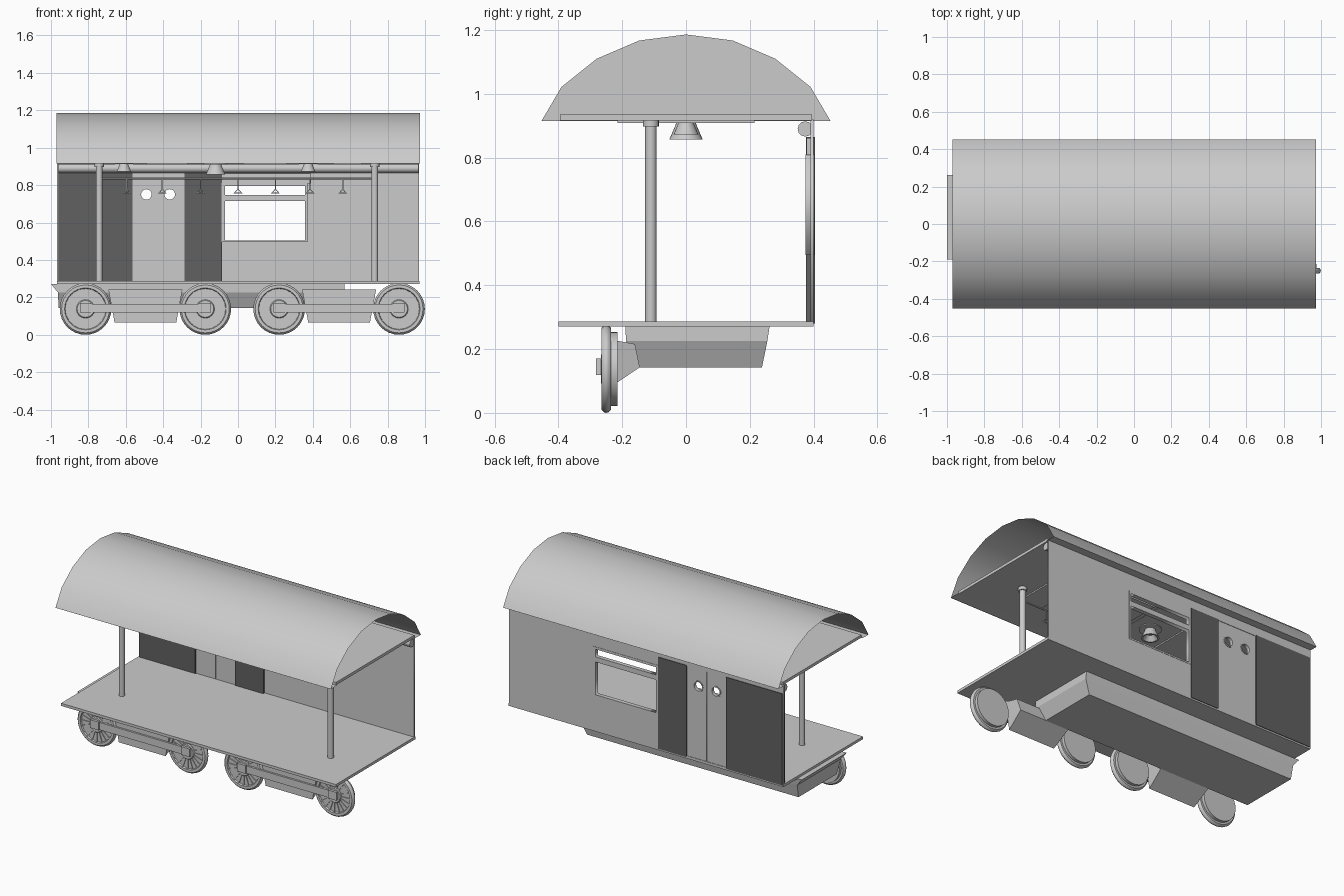
import bpy, bmesh
from math import sin, cos, pi, radians
from mathutils import Matrix, Vector

if "Cube" in bpy.data.objects:
    bpy.data.objects.remove(bpy.data.objects["Cube"])


def finish(name, bm, smooth=False):
    bmesh.ops.recalc_face_normals(bm, faces=bm.faces)
    me = bpy.data.meshes.new(name)
    bm.to_mesh(me)
    bm.free()
    ob = bpy.data.objects.new(name, me)
    bpy.context.collection.objects.link(ob)
    if smooth:
        bpy.ops.object.select_all(action='DESELECT')
        bpy.context.view_layer.objects.active = ob
        ob.select_set(True)
        bpy.ops.object.shade_smooth_by_angle(angle=radians(35))
    return ob


def box(name, x0, x1, y0, y1, z0, z1):
    bm = bmesh.new()
    m = Matrix.Translation(((x0 + x1) / 2, (y0 + y1) / 2, (z0 + z1) / 2)) @ \
        Matrix.Diagonal((x1 - x0, y1 - y0, z1 - z0, 1))
    bmesh.ops.create_cube(bm, size=1, matrix=m)
    return finish(name, bm)


def loft(name, rings):
    """Capped skin through rings of equal point count."""
    bm = bmesh.new()
    vs = [[bm.verts.new(p) for p in r] for r in rings]
    n = len(vs[0])
    for a, b in zip(vs, vs[1:]):
        for i in range(n):
            bm.faces.new((a[i], a[(i + 1) % n], b[(i + 1) % n], b[i]))
    bm.faces.new(vs[0])
    bm.faces.new(vs[-1])
    return finish(name, bm)


def lathe(name, profile, loc, axis='Z', n=24):
    """Spin (radius, height) points about an axis through loc."""
    bm = bmesh.new()
    vs = [bm.verts.new((r, 0, h)) for r, h in profile]
    es = [bm.edges.new(e) for e in zip(vs, vs[1:])]
    bmesh.ops.spin(bm, geom=vs + es, cent=(0, 0, 0), axis=(0, 0, 1),
                   angle=2 * pi, steps=n, use_duplicate=False)
    bmesh.ops.remove_doubles(bm, verts=bm.verts, dist=1e-5)
    rot = {'Z': Matrix(), 'Y': Matrix.Rotation(-pi / 2, 4, 'X'),
           'X': Matrix.Rotation(pi / 2, 4, 'Y')}[axis]
    bmesh.ops.transform(bm, matrix=Matrix.Translation(loc) @ rot, verts=bm.verts)
    return finish(name, bm, True)


def rod(name, start, length, r, axis='Z', n=16):
    return lathe(name, [(0, 0), (r, 0), (r, length), (0, length)], start, axis, n)


def rect(x0, x1, z0, z1):
    return [(x0, z0), (x1, z0), (x1, z1), (x0, z1)]


def circle(x, z, r, n=24):
    return [(x + r * cos(2 * pi * i / n), z + r * sin(2 * pi * i / n)) for i in range(n)]


def plate(name, outer, holes, y0, y1):
    """Upright plate in the xz plane with holes cut through it."""
    cu = bpy.data.curves.new(name + "_outline", 'CURVE')
    cu.dimensions = '2D'
    cu.fill_mode = 'BOTH'
    cu.extrude = (y1 - y0) / 2
    for pts in [outer] + holes:
        s = cu.splines.new('POLY')
        s.points.add(len(pts) - 1)
        for p, (x, z) in zip(s.points, pts):
            p.co = (x, z, 0, 1)
        s.use_cyclic_u = True
    tmp = bpy.data.objects.new(name + "_tmp", cu)
    bpy.context.collection.objects.link(tmp)
    me = bpy.data.meshes.new_from_object(tmp.evaluated_get(bpy.context.evaluated_depsgraph_get()))
    bpy.data.objects.remove(tmp)
    me.transform(Matrix.Translation((0, (y0 + y1) / 2, 0)) @ Matrix.Rotation(pi / 2, 4, 'X'))
    ob = bpy.data.objects.new(name, me)
    bpy.context.collection.objects.link(ob)


# Arched roof shell, open at the ends, with an inner bulkhead and eave soffits
half = [(-.453, .915), (-.39, 1.022), (-.28, 1.11), (-.147, 1.167)]
arc = half + [(0, 1.186)] + [(-y, z) for y, z in reversed(half)]
bm = bmesh.new()
ends = [[bm.verts.new((x, y, z)) for y, z in arc] for x in (-.97, .973)]
for i in range(len(arc) - 1):
    bm.faces.new((ends[0][i], ends[1][i], ends[1][i + 1], ends[0][i + 1]))
finish("roof", bm, True)
bm = bmesh.new()
bm.faces.new([bm.verts.new((0, y, z)) for y, z in arc])
finish("roof_bulkhead", bm)
for s in (-1, 1):
    bm = bmesh.new()
    bm.faces.new([bm.verts.new(p) for p in ((-.97, s * .453, .916), (.973, s * .453, .916),
                                            (.973, s * .39, .918), (-.97, s * .39, .918))])
    finish("eave_soffit", bm)

# Ceiling and floor
box("ceiling", -.96, .967, -.395, .395, .917, .935)
box("floor", -.968, .97, -.4, .4, .27, .287)

# Ceiling panels and lamps
for x0, x1 in ((-.49, -.27), (.03, .26), (.51, .66)):
    box("ceiling_panel", x0, x1, -.215, .215, .909, .918)
for x, s in ((-.61, .75), (-.12, 1), (.375, .75)):
    prof = [(0, .06), (.065, .06), (.065, .054), (.03, .054), (.035, .04),
            (.047, .012), (.052, 0), (.042, 0), (.02, .03), (0, .03)]
    lathe("ceiling_lamp", [(r * s, (h - .06) * s) for r, h in prof], (x, 0, .917))

# Poles, strap rail and hanging straps
for x in (-.742, .731):
    rod("pole", (x, -.11, .285), .63, .018)
    rod("pole_cap", (x, -.11, .897), .02, .025)
rod("strap_rail", (-.742, -.11, .836), 1.473, .005, 'X', 8)
for x in (-.595, -.405, -.2, 0, .2, .385, .56):
    box("strap", x - .003, x + .003, -.113, -.107, .774, .836)
    plate("strap_handle", [(x - .024, .755), (x + .024, .755), (x, .782)],
          [[(x - .014, .76), (x + .014, .76), (x, .775)]], -.114, -.106)

# Rear wall with doorway and window openings
plate("rear_wall", rect(-.967, .967, .28, .92),
      [rect(-.955, -.095, .284, .86), rect(-.075, .36, .505, .8)], .39, .4)
plate("window_frame", rect(-.087, .372, .495, .81),
      [rect(-.07, .358, .505, .714), rect(-.07, .358, .746, .795)], .375, .402)
box("blind_box", -.28, .39, .377, .4, .808, .862)
rod("wall_duct", (-.96, .374, .89), 1.925, .024, 'X', 12)

# Dark wall panels either side of the doorway
dark = bpy.data.materials.new("dark_panel")
dark.diffuse_color = (.12, .12, .12, 1)
dark.use_nodes = True
dark.node_tree.nodes["Principled BSDF"].inputs["Base Color"].default_value = dark.diffuse_color
for x0, x1 in ((-.96, -.565), (-.285, -.085)):
    box("door_pocket", x0, x1, .376, .404, .28, .864).data.materials.append(dark)

# Double door with portholes
for x0, x1, px in ((-.565, -.426, -.49), (-.424, -.285, -.365)):
    plate("door_leaf", rect(x0, x1, .284, .862), [circle(px, .75, .029)], .383, .397)
    plate("porthole_ring", circle(px, .75, .035), [circle(px, .75, .028)], .379, .4)
box("door_handle", -.432, -.427, .376, .384, .505, .615)

# Underfloor tank, tapered towards the bottom
loft("underfloor_tank", [[(x0, y0, z), (x1, y0, z), (x1, y1, z), (x0, y1, z)]
     for x0, x1, y0, y1, z in ((-1, .57, -.19, .262, .272),
                               (-.962, .57, -.188, .255, .225),
                               (-.96, .53, -.145, .238, .142))])

# Wheels: disc, rounded rim, spokes and hub
wheel = [(0, .025), (.116, .025), (.116, .005), (.128, .005), (.136, -.003), (.138, -.01),
         (.136, -.017), (.128, -.025), (.112, -.025), (.108, -.016), (0, -.016)]
SPOKES = 20
for x in (-.815, -.175, .22, .861):
    c = Vector((x, -.24, .138))
    lathe("wheel", wheel, c, 'Y', 32)
    lathe("wheel_hub", [(0, -.026), (.045, -.026), (.05, -.02), (.05, -.01), (0, -.01)], c, 'Y')
    bm = bmesh.new()
    for i in range(SPOKES):
        m = Matrix.Translation(c) @ Matrix.Rotation(2 * pi * i / SPOKES, 4, 'Y') @ \
            Matrix.Translation((.078, -.016, 0)) @ Matrix.Diagonal((.064, .01, .008, 1))
        bmesh.ops.create_cube(bm, size=1, matrix=m)
    finish("wheel_spokes", bm)

# Bogies: tapered block between each wheel pair plus coupling rod
block = [(-.258, .066, .165), (-.145, .143, .175), (-.16, .216, .19),
         (-.215, .226, .195), (-.258, .242, .198)]
for cx in (-.495, .5405):
    loft("bogie_block", [[(cx + s * w, y, z) for y, z, w in block] for s in (-1, 1)])
    box("coupling_rod", cx - .32, cx + .32, -.274, -.262, .118, .165)
    for s in (-1, 1):
        wx = cx + s * .32
        box("rod_end", wx - .03, wx + .03, -.282, -.262, .118, .17)
